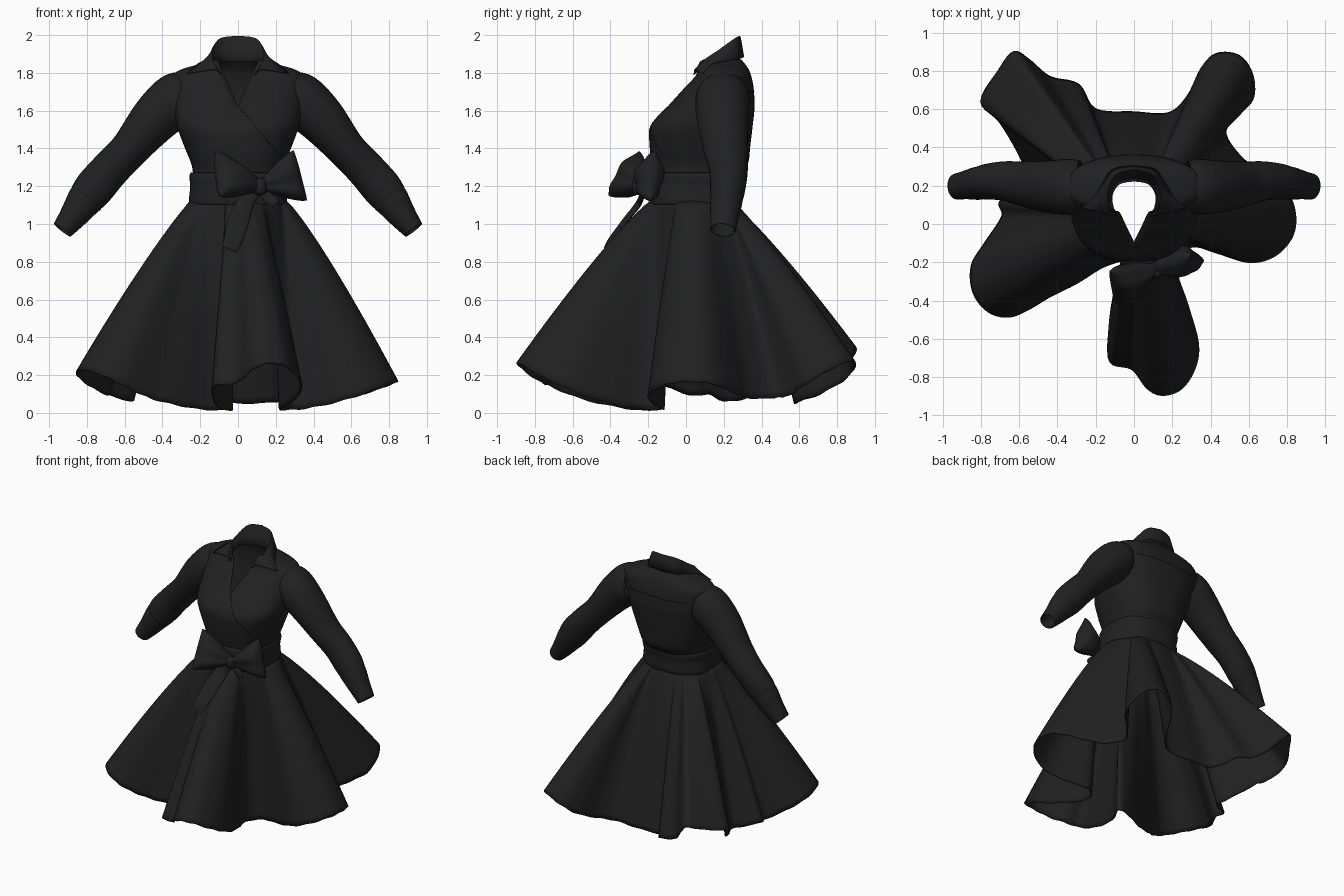
import bpy, bmesh, math
from mathutils import Vector

if "Cube" in bpy.data.objects:
    bpy.data.objects.remove(bpy.data.objects["Cube"])

black = bpy.data.materials.new("black_cloth")
black.diffuse_color = (0.015, 0.015, 0.015, 1)
black.use_nodes = True
black.node_tree.nodes["Principled BSDF"].inputs["Base Color"].default_value = black.diffuse_color


def spline(pts, n, closed=False):
    """Catmull-Rom resampling of tuples of any size, n steps per span."""
    m, out = len(pts), []
    get = (lambda i: pts[i % m]) if closed else (lambda i: pts[max(0, min(m - 1, i))])
    for i in range(m if closed else m - 1):
        for k in range(n):
            t = k / n
            out.append(tuple(0.5 * (2 * b + (c - a) * t + (2 * a - 5 * b + 4 * c - d) * t * t
                                    + (3 * b - a - 3 * c + d) * t ** 3)
                             for a, b, c, d in zip(get(i - 1), get(i), get(i + 1), get(i + 2))))
    if not closed:
        out.append(tuple(pts[-1]))
    return out


def loft(name, rings, closed=True, thick=0.0, angle=50):
    bm = bmesh.new()
    vs = [[bm.verts.new(p) for p in r] for r in rings]
    n = len(vs[0])
    for r0, r1 in zip(vs, vs[1:]):
        for j in range(n if closed else n - 1):
            k = (j + 1) % n
            bm.faces.new((r0[j], r0[k], r1[k], r1[j]))
    bmesh.ops.remove_doubles(bm, verts=bm.verts, dist=0.0005)
    bmesh.ops.recalc_face_normals(bm, faces=bm.faces)
    me = bpy.data.meshes.new(name)
    bm.to_mesh(me)
    bm.free()
    ob = bpy.data.objects.new(name, me)
    bpy.context.collection.objects.link(ob)
    me.materials.append(black)
    bpy.ops.object.select_all(action='DESELECT')
    ob.select_set(True)
    bpy.context.view_layer.objects.active = ob
    bpy.ops.object.shade_smooth_by_angle(angle=math.radians(angle))
    if thick:
        mod = ob.modifiers.new("cloth", 'SOLIDIFY')
        mod.thickness = thick
        mod.offset = 0
    return ob


def tube(name, keys, n=6, seg=28, thick=0.0):
    """Tube along keys (x, y, z, radius along y, radius across)."""
    ks = spline(keys, n)
    rings = []
    for i, k in enumerate(ks):
        a, b = ks[max(0, i - 1)], ks[min(len(ks) - 1, i + 1)]
        tan = (Vector(b[:3]) - Vector(a[:3])).normalized()
        across = tan.cross(Vector((0, 1, 0))).normalized()
        side = across.cross(tan)
        rings.append([Vector(k[:3]) + side * k[3] * math.cos(q) + across * k[4] * math.sin(q)
                      for q in (2 * math.pi * j / seg for j in range(seg))])
    return loft(name, rings, thick=thick)


# skirt: ruled from the waist to a deeply folded hem, hem height from cloth length
hem = [(-.03, -.2), (-.1, -.35), (-.13, -.55), (-.125, -.72), (-.01, -.76), (.07, -.86), (.15, -.895),
       (.25, -.86), (.32, -.75), (.335, -.62), (.28, -.42), (.22, -.22), (.3, -.12), (.43, -.15),
       (.6, -.2), (.73, -.17), (.82, -.08), (.845, .03), (.81, .15), (.7, .25), (.57, .34),
       (.48, .47), (.53, .56), (.62, .65), (.62, .78), (.55, .88), (.43, .89), (.35, .81),
       (.28, .67), (.18, .58), (0, .585), (-.2, .6), (-.29, .73), (-.44, .77), (-.55, .86),
       (-.63, .9), (-.71, .8), (-.8, .64), (-.7, .53), (-.59, .34), (-.56, .22), (-.7, .12),
       (-.69, .04), (-.78, -.1), (-.85, -.22), (-.84, -.36), (-.76, -.46), (-.65, -.485),
       (-.54, -.44), (-.44, -.38), (-.3, -.31), (-.15, -.22)]
hem = spline(hem, 5, True)
rings = []
for i in range(31):
    t = i / 30
    ring = []
    for k, (hx, hy) in enumerate(hem):
        a = math.atan2(hy - 0.04, hx)
        wx, wy = 0.25 * math.cos(a), 0.04 + 0.22 * math.sin(a)
        d = math.hypot(hx - wx, hy - wy)
        hz = 1.112 - math.sqrt(1.1 ** 2 - d * d) + 0.003 * math.sin(k * 1.3)
        hz -= (0.055 if hy > 0.5 else 0.025) * max(0, min(1, (d - .25) / .4))
        f = t ** 0.86
        ring.append((wx + (hx - wx) * f, wy + (hy - wy) * f, 1.125 + (hz - 1.125) * t))
    rings.append(ring)
loft("skirt", rings, thick=0.008, angle=80)

# bodice: keys are height, half width, front y, back y
body = spline([(1.10, .235, -.17, .25), (1.25, .235, -.165, .28), (1.32, .245, -.178, .325),
               (1.42, .285, -.19, .338), (1.52, .32, -.185, .35), (1.62, .335, -.095, .36),
               (1.72, .34, -.005, .355), (1.78, .345, .05, .343), (1.815, .3, .062, .33),
               (1.845, .2, .06, .31), (1.87, .13, .06, .29)], 6)


def oval(key, a, grow=0.0):
    z, w, yf, yb = key
    c, s = math.cos(a), math.sin(a)
    x = (w + grow) * math.copysign(abs(s) ** .8, s)
    y = (yf + yb) / 2 - ((yb - yf) / 2 + grow) * math.copysign(abs(c) ** .8, c)
    return Vector((x, y, z))


def on_body(x, z, front=True, grow=0.001):
    i = min(range(len(body) - 1), key=lambda j: abs(body[j][0] + body[j + 1][0] - 2 * z))
    k0, k1 = body[i], body[i + 1]
    f = (z - k0[0]) / (k1[0] - k0[0])
    key = tuple(p + (q - p) * f for p, q in zip(k0, k1))
    a = math.asin(max(-1, min(1, math.copysign(abs(x / key[1]) ** 1.25, x))))
    return tuple(oval(key, a if front else math.pi - a, grow))


rings = []
for key in body:
    gap = max(0, 0.11 * (key[0] - 1.62) / 0.25)          # V neckline opening
    a0 = math.asin(min(1, (gap / key[1]) ** 1.25))
    rings.append([oval(key, a0 + (2 * math.pi - 2 * a0) * j / 72) for j in range(73)])
loft("bodice", rings, closed=False, thick=0.006)

# raised seams: wrap edge, back yoke
wrap = [on_body(.005 + .22 * i / 8, 1.62 - .26 * i / 8) for i in range(9)]
tube("wrap_edge", [p + (.004, .004) for p in wrap], 2, 8)
yoke = [on_body(-.29 + .58 * i / 10, 1.70, False) for i in range(11)]
tube("yoke_seam", [p + (.004, .004) for p in yoke], 2, 8)

# waist sash
band = spline([(1.105, .252, -.187, .265), (1.13, .257, -.19, .275), (1.2, .25, -.188, .275),
               (1.25, .255, -.188, .285), (1.27, .248, -.18, .28)], 4)
loft("waist_sash", [[oval(k, 2 * math.pi * j / 64) for j in range(64)] for k in band], thick=0.006)

# sleeves and cuffs
for s, side in ((1, "left"), (-1, "right")):
    sleeve = [(.27, .2, 1.675, .13, .125), (.33, .195, 1.655, .143, .14), (.44, .195, 1.555, .135, .127),
              (.575, .21, 1.395, .115, .1), (.68, .225, 1.285, .1, .1), (.77, .22, 1.18, .09, .102),
              (.83, .21, 1.10, .075, .083)]
    cuff = [(.80, .214, 1.14, .083, .094), (.82, .212, 1.115, .083, .089),
            (.87, .205, 1.045, .073, .072), (.93, .195, .968, .064, .053)]
    tube(side + "_sleeve", [(s * k[0],) + k[1:] for k in sleeve], thick=0.005)
    tube(side + "_cuff", [(s * k[0],) + k[1:] for k in cuff], thick=0.006)

# collar: stand, rolled top edge and fall with pointed front wings (back to front)
inner = [(0, .225, 1.86), (.075, .21, 1.86), (.113, .155, 1.85), (.11, .09, 1.825), (.09, .04, 1.79)]
top = [(0, .285, 1.993), (.095, .258, 1.98), (.135, .175, 1.92), (.135, .1, 1.87), (.11, .045, 1.815)]
fall = [(0, .305, 1.885), (.11, .285, 1.875), (.165, .21, 1.862), (.21, .14, 1.848), (.27, .085, 1.795)]


def both(pts):
    half = spline(pts, 6)
    return [(-x, y, z) for x, y, z in half[:0:-1]] + half


edges = [both(inner), both(top), both(fall)]
rings = []
for p, q, r in zip(*edges):
    p, q, r = Vector(p), Vector(q), Vector(r)
    roll = q + (r - q) * .12 + Vector((0, 0, .006))
    rings.append([p, p.lerp(q, .5), q, roll, q.lerp(r, .5) + Vector((0, 0, .005)), r])
loft("collar", rings, closed=False, thick=0.006)

# bow: two puffed bag loops pinched at the knot
knot = Vector((.115, -.23, 1.2))
for name, hi, lo in (("bow_loop_right", (-.125, -.245, 1.385), (-.1, -.41, 1.15)),
                     ("bow_loop_left", (.295, -.165, 1.39), (.365, -.19, 1.125))):
    hi, lo = Vector(hi), Vector(lo)
    mid, up = (hi + lo) / 2, (hi - lo) / 2
    flat = (mid - knot).cross(up).normalized()
    secs = spline([(0, .2, .025), (.25, .42, .055), (.55, .72, .075), (.85, .95, .065), (1, 1, .02)], 4)
    rings = [[knot.lerp(mid, f) + up * h * math.cos(q)
              + flat * t * math.sin(q) * (1 + .12 * math.cos(5 * q))
              for q in (2 * math.pi * j / 32 for j in range(32))] for f, h, t in secs]
    rings.append([mid + up * math.cos(2 * math.pi * j / 32) for j in range(32)])
    loft(name, rings)

tube("bow_knot", [(.115, -.235, 1.24, .012, .02), (.115, -.238, 1.228, .038, .035),
                  (.115, -.242, 1.2, .044, .038), (.115, -.238, 1.17, .038, .036),
                  (.115, -.235, 1.155, .012, .02)], 4, 20)

# sash tails: flat ribbons (radius along y is the thickness)
tube("long_tail", [(.1, -.23, 1.17, .012, .025), (.04, -.25, 1.11, .012, .045),
                   (.005, -.32, 1.02, .012, .055), (-.025, -.395, .92, .012, .05),
                   (-.045, -.43, .865, .006, .042)], 5, 16)
tube("short_tail", [(.1, -.225, 1.17, .01, .02), (.03, -.235, 1.14, .01, .03),
                    (-.06, -.245, 1.12, .005, .022)], 5, 16)
tube("tail_fold", [(.13, -.225, 1.17, .01, .025), (.17, -.24, 1.13, .01, .03),
                   (.2, -.245, 1.105, .005, .022)], 5, 16)
